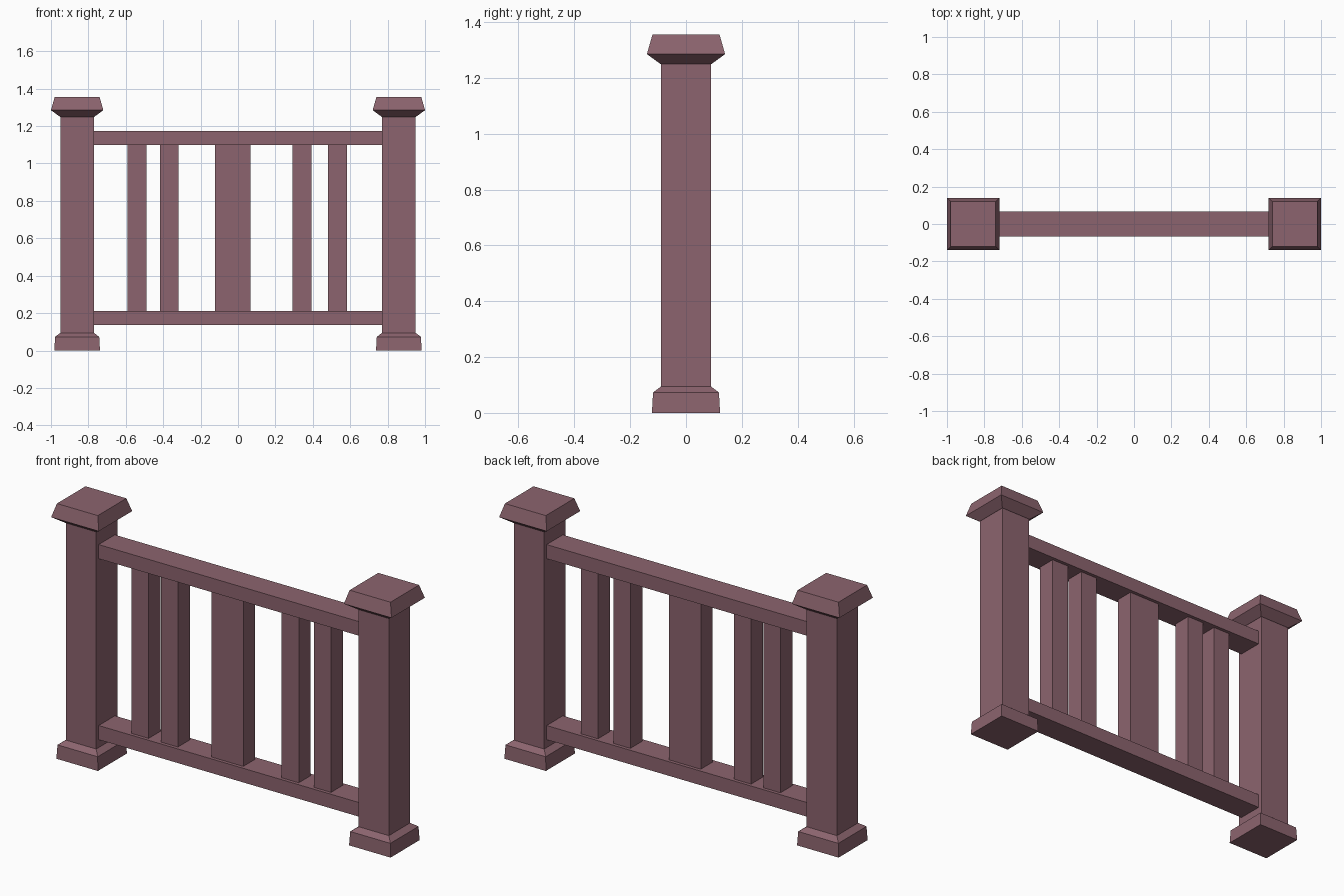
import bpy, bmesh

if "Cube" in bpy.data.objects:
    bpy.data.objects.remove(bpy.data.objects["Cube"])

paint = bpy.data.materials.new("dusty_mauve_paint")
paint.diffuse_color = (0.262, 0.127, 0.156, 1)
paint.use_nodes = True
paint.node_tree.nodes["Principled BSDF"].inputs["Base Color"].default_value = paint.diffuse_color


def add_object(name, bm):
    bmesh.ops.recalc_face_normals(bm, faces=bm.faces[:])
    mesh = bpy.data.meshes.new(name)
    bm.to_mesh(mesh)
    bm.free()
    mesh.materials.append(paint)
    obj = bpy.data.objects.new(name, mesh)
    bpy.context.collection.objects.link(obj)
    return obj


def square_loft(name, cx, profile):
    """Stack square rings given as (half width, height) and close both ends."""
    bm = bmesh.new()
    rings = [[bm.verts.new((cx + sx * h, sy * h, z))
              for sx, sy in ((-1, -1), (1, -1), (1, 1), (-1, 1))]
             for h, z in profile]
    for low, high in zip(rings, rings[1:]):
        for i in range(4):
            j = (i + 1) % 4
            bm.faces.new((low[i], low[j], high[j], high[i]))
    bm.faces.new(rings[0][::-1])
    bm.faces.new(rings[-1])
    return add_object(name, bm)


def box(name, x0, x1, half_depth, z0, z1):
    bm = bmesh.new()
    bmesh.ops.create_cube(bm, size=1)
    for v in bm.verts:
        v.co = ((x0 + x1) / 2 + v.co.x * (x1 - x0),
                v.co.y * 2 * half_depth,
                (z0 + z1) / 2 + v.co.z * (z1 - z0))
    return add_object(name, bm)


# Posts: flared foot, square shaft, bevelled cap
POST = [(0.122, 0), (0.118, 0.073), (0.089, 0.095), (0.089, 1.249),
        (0.092, 1.25), (0.14, 1.285), (0.12, 1.355)]
for side, cx in (("left", -0.86), ("right", 0.86)):
    square_loft(side + "_post", cx, POST)

# Horizontal rails between the posts
box("bottom_rail", -0.772, 0.772, 0.068, 0.137, 0.212)
box("top_rail", -0.772, 0.772, 0.068, 1.098, 1.173)

# Upright slats, the middle one wider and slightly off centre
SLATS = [(-0.59, -0.49), (-0.418, -0.318), (-0.122, 0.066),
         (0.292, 0.392), (0.482, 0.582)]
for i, (x0, x1) in enumerate(SLATS, 1):
    box(f"slat_{i}", x0, x1, 0.05, 0.212, 1.098)
